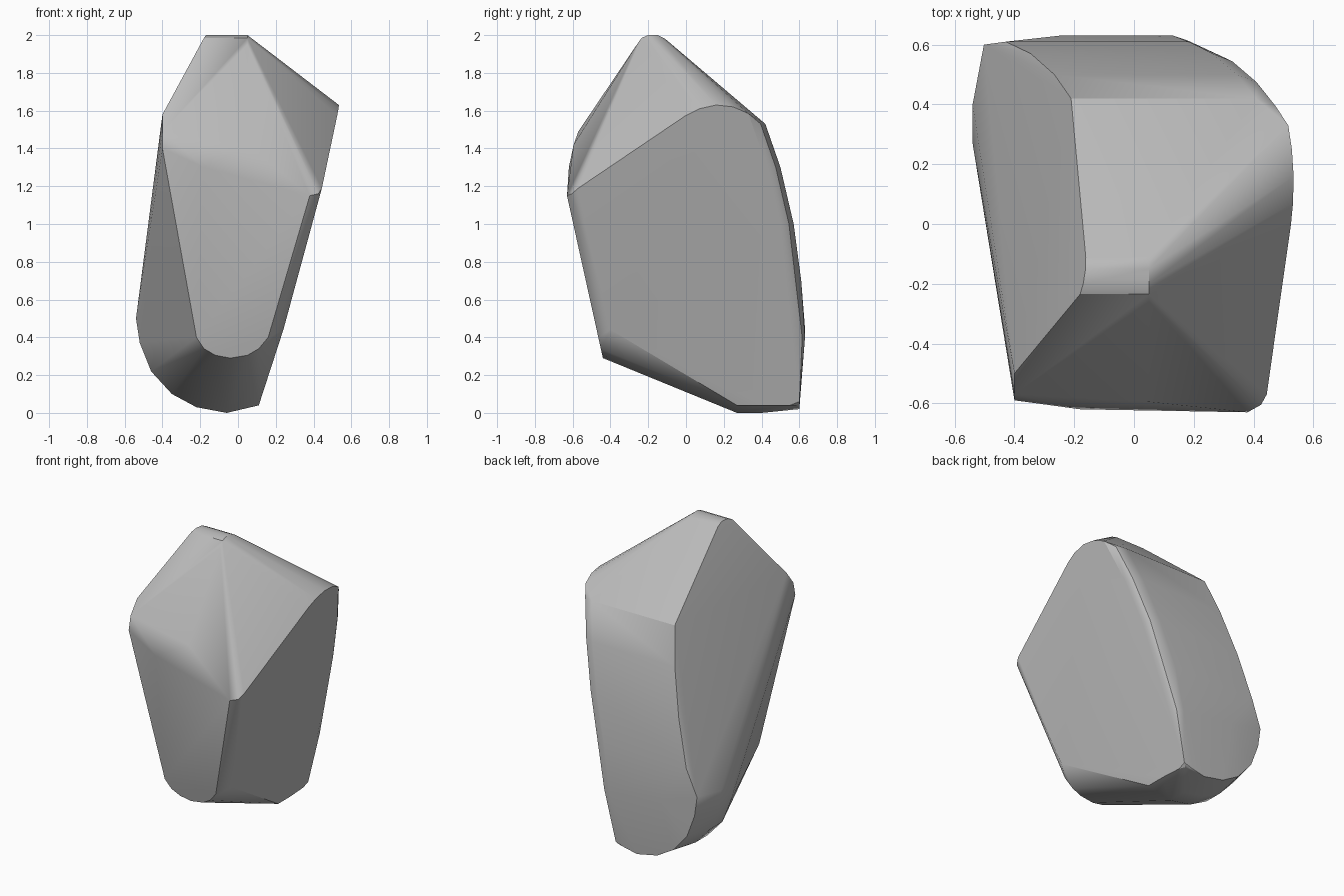
import bpy, bmesh
from math import radians

if "Cube" in bpy.data.objects:
    bpy.data.objects.remove(bpy.data.objects["Cube"], do_unlink=True)

stone = bpy.data.materials.new("stone grey")
stone.use_nodes = True
colour = (0.5, 0.5, 0.5, 1)
stone.diffuse_color = colour
stone.node_tree.nodes["Principled BSDF"].inputs["Base Color"].default_value = colour


# The two broad split faces of the stone are planes
def left_face(y, z):
    return (0.44 + 0.264 * (z - 1.17) - 0.036 * (y + 0.6), y, z)


def right_face(y, z):
    return (-0.17 + 0.3 * (z - 2) + 0.162 * (y + 0.2), y, z)


points = []

# Rounded top ridge, extruded across x
for y, z in [(-0.26, 1.95), (-0.235, 1.985), (-0.2, 2), (-0.15, 2), (-0.11, 1.98)]:
    points += [right_face(y, z), (0.05, y, z)]

# Curved back, swept between the split faces with a bevel on the left edge
for y, z in [(0.42, 1.53), (0.5, 1.3), (0.57, 1.0), (0.61, 0.7)]:
    x = left_face(y, z)[0]
    points += [right_face(y, z), (x - 0.09, y, z),
               (x - 0.025, y - 0.025, z), left_face(y - 0.07, z)]
for y, z in [(0.63, 0.4), (0.6, 0.04)]:
    x = left_face(y, z)[0]
    points += [(x - 0.06, y, z), (x - 0.015, y - 0.015, z), left_face(y - 0.05, z)]
points += [(-0.25, 0.63, 0.45), (-0.49, 0.6, 0.55)]

# Rounded upper rim of the left face
for y, z in [(0, 1.575), (0.07, 1.61), (0.16, 1.63), (0.25, 1.62), (0.33, 1.585)]:
    points.append(left_face(y, z))

# Rounded underside, narrowing slightly at the back
for x, z in [(-0.54, 0.5), (-0.52, 0.37), (-0.46, 0.22), (-0.35, 0.1),
             (-0.22, 0.03), (-0.06, 0), (0.11, 0.04)]:
    points += [(x, 0.27, z), (x, 0.4, z), (x * 0.93, 0.6, z + 0.02)]

# Front face: shoulder, tip and rounded foot
points += [(-0.4, -0.5, 1.58), (-0.4, -0.57, 1.49), (-0.4, -0.59, 1.4),
           (0.05, -0.595, 1.42), (-0.18, -0.62, 1.3)]
points += [(0.38, -0.63, 1.15), (0.425, -0.605, 1.16), left_face(-0.57, 1.19)]
for x, z in [(-0.22, 0.4), (-0.18, 0.34), (-0.12, 0.305), (-0.04, 0.29),
             (0.05, 0.305), (0.11, 0.34), (0.16, 0.4)]:
    points.append((x, -0.44 - 0.22 * (z - 0.29), z))
points += [(0.21, -0.43, 0.44), left_face(-0.4, 0.44)]

# Wrap the contours in one solid
bm = bmesh.new()
for p in points:
    bm.verts.new(p)
hull = bmesh.ops.convex_hull(bm, input=bm.verts[:])
spare = [v for v in hull["geom_interior"] if isinstance(v, bmesh.types.BMVert)]
bmesh.ops.delete(bm, geom=spare, context="VERTS")
bmesh.ops.delete(bm, geom=[v for v in bm.verts if not v.link_faces], context="VERTS")
bmesh.ops.dissolve_limit(bm, angle_limit=radians(2), verts=bm.verts[:], edges=bm.edges[:])
bmesh.ops.recalc_face_normals(bm, faces=bm.faces[:])
mesh = bpy.data.meshes.new("boulder")
bm.to_mesh(mesh)
bm.free()
mesh.materials.append(stone)
boulder = bpy.data.objects.new("boulder", mesh)
bpy.context.collection.objects.link(boulder)

# Smooth the bevels while the broad faces stay flat
bpy.ops.object.select_all(action="DESELECT")
boulder.select_set(True)
bpy.context.view_layer.objects.active = boulder
bpy.ops.object.shade_smooth_by_angle(angle=radians(30))
weighted = boulder.modifiers.new("flat faces", "WEIGHTED_NORMAL")
weighted.keep_sharp = True
